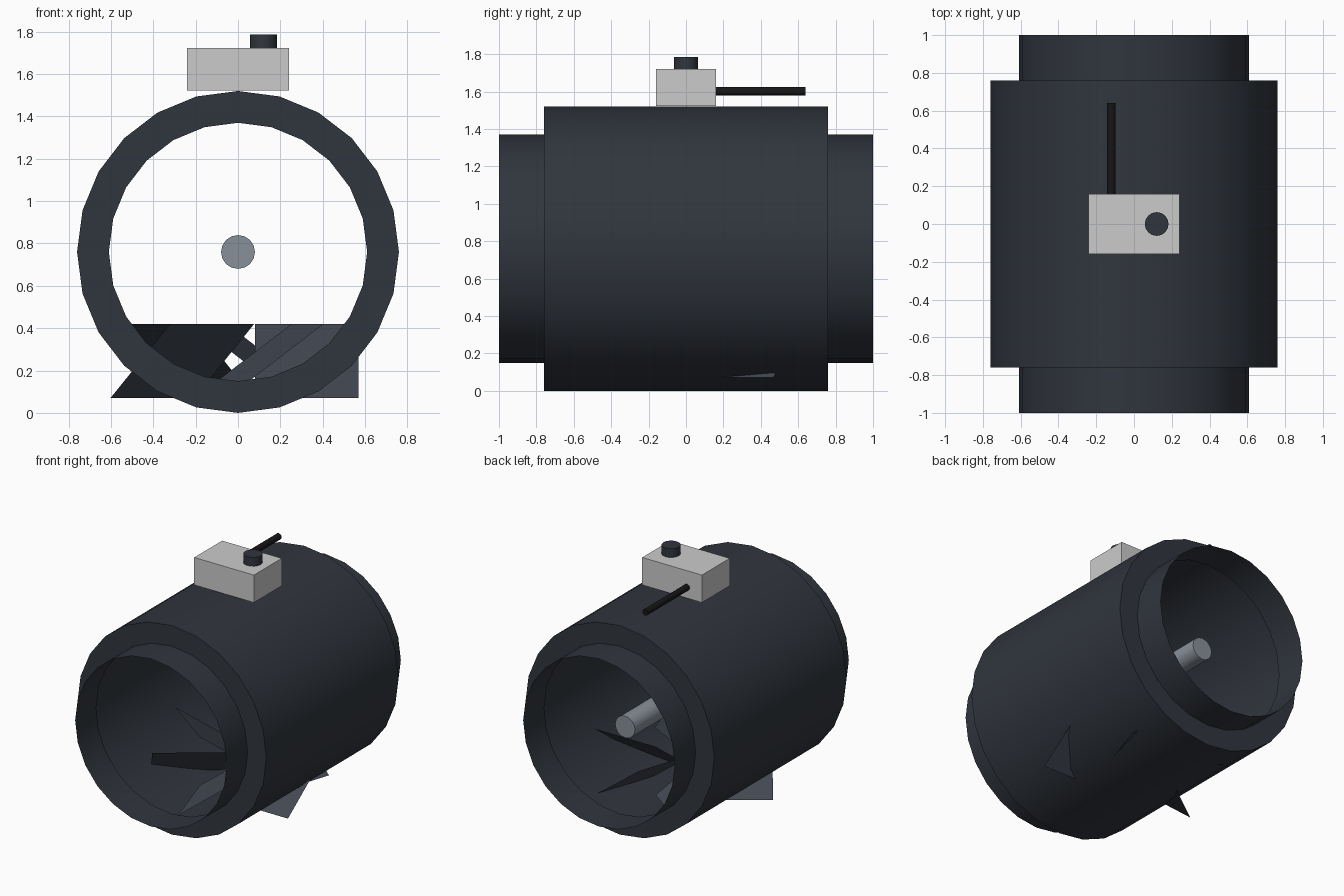
import bpy
import math
from mathutils import Matrix, Vector

if "Cube" in bpy.data.objects:
    bpy.data.objects.remove(bpy.data.objects["Cube"])

AXIS_Z = 0.76
SIDES = 24


def material(name, rgb):
    m = bpy.data.materials.new(name)
    m.diffuse_color = (*rgb, 1)
    m.use_nodes = True
    m.node_tree.nodes["Principled BSDF"].inputs["Base Color"].default_value = m.diffuse_color
    return m


casing_mat = material("dark_casing", (0.03, 0.036, 0.047))
blade_mat = material("blade_grey", (0.055, 0.065, 0.085))
steel_mat = material("steel", (0.25, 0.28, 0.32))
cable_mat = material("black_cable", (0.008, 0.008, 0.009))


def mesh_object(name, verts, faces, mat):
    mesh = bpy.data.meshes.new(name)
    mesh.from_pydata(verts, [], faces)
    ob = bpy.data.objects.new(name, mesh)
    bpy.context.collection.objects.link(ob)
    mesh.materials.append(mat)
    return ob


def smooth(ob):
    bpy.ops.object.select_all(action='DESELECT')
    ob.select_set(True)
    bpy.context.view_layer.objects.active = ob
    bpy.ops.object.shade_smooth_by_angle(angle=math.radians(35))


def rod(name, radius, depth, loc, mat, along_y=False, sides=16):
    rot = (math.pi / 2, 0, 0) if along_y else (0, 0, 0)
    bpy.ops.mesh.primitive_cylinder_add(vertices=sides, radius=radius, depth=depth,
                                        location=loc, rotation=rot)
    ob = bpy.context.object
    ob.name = name
    ob.data.materials.append(mat)
    smooth(ob)
    return ob


# Casing: open thin-walled shell with a narrower spigot at each end
profile = [(0.61, -1), (0.61, -0.76), (0.76, -0.76),
           (0.76, 0.76), (0.61, 0.76), (0.61, 1)]
verts, faces = [], []
for r, y in profile:
    for i in range(SIDES):
        a = math.tau * i / SIDES
        verts.append((r * math.sin(a), y, AXIS_Z + r * math.cos(a)))
for k in range(len(profile) - 1):
    for i in range(SIDES):
        j = (i + 1) % SIDES
        b, t = k * SIDES, (k + 1) * SIDES
        faces.append((b + i, t + i, t + j, b + j))
smooth(mesh_object("fan_casing", verts, faces, casing_mat))

# Five pitched blades, low in the casing, set around a vertical line
blade = [(0.08, -0.24, 0.07), (0.57, -0.24, 0.07),
         (0.57, 0.24, 0.42), (0.08, 0.24, 0.42)]
verts, faces = [], []
for n in range(5):
    turn = Matrix.Rotation(math.tau * n / 5, 3, 'Z')
    verts += [turn @ Vector(p) for p in blade]
    faces.append(tuple(range(4 * n, 4 * n + 4)))
mesh_object("fan_blades", verts, faces, blade_mat)

# Motor shaft
rod("motor_shaft", 0.08, 0.8, (0, 0.3, AXIS_Z), steel_mat, along_y=True)

# Control box with knob and cable
bpy.ops.mesh.primitive_cube_add(size=1, location=(0, 0, 1.622))
box = bpy.context.object
box.name = "control_box"
box.scale = (0.48, 0.32, 0.2)
rod("speed_knob", 0.063, 0.066, (0.12, 0, 1.753), casing_mat)
rod("power_cable", 0.023, 0.48, (-0.12, 0.4, 1.602), cable_mat, along_y=True, sides=12)
